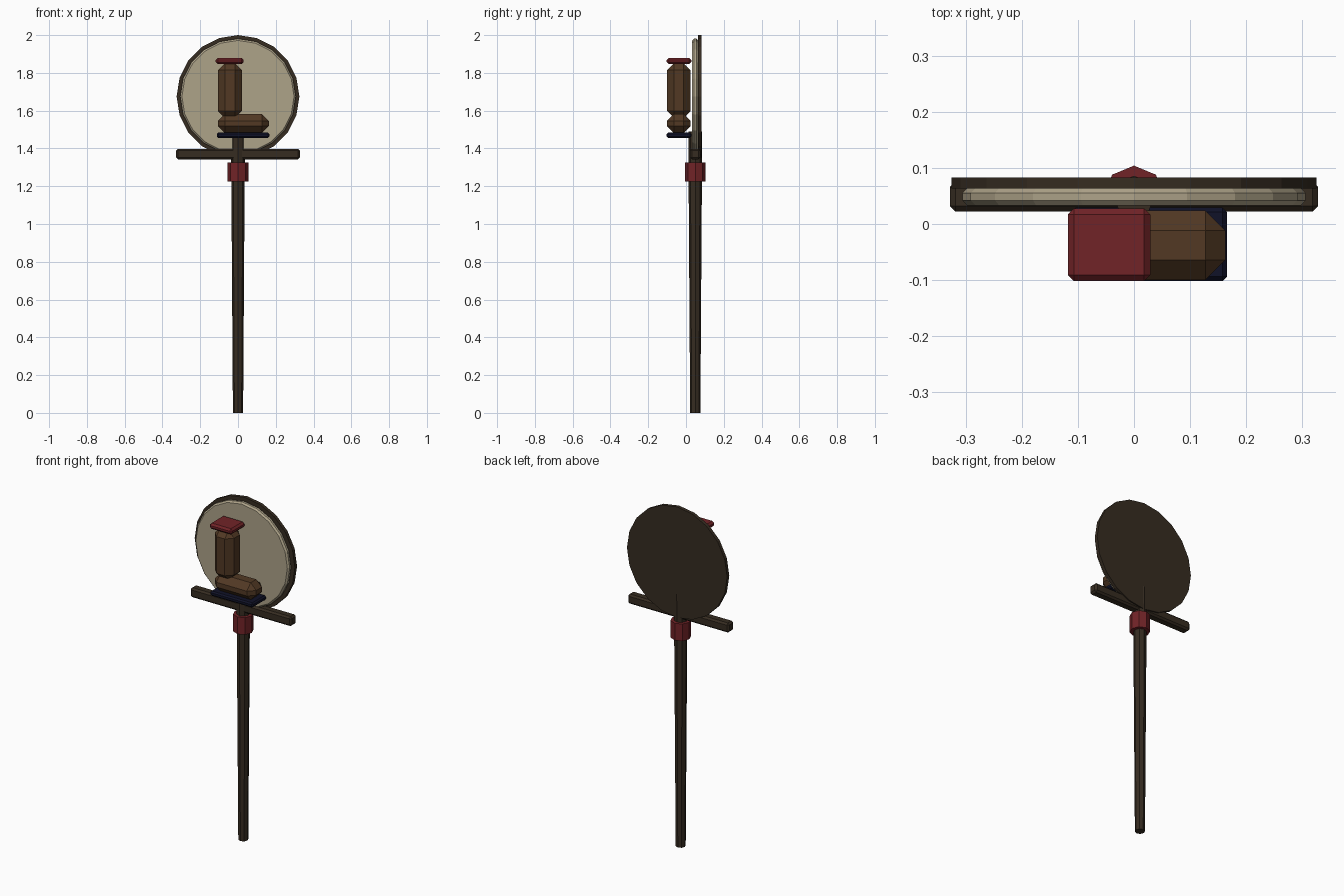
import bpy, bmesh, math
from mathutils import Matrix, Vector

if "Cube" in bpy.data.objects:
    bpy.data.objects.remove(bpy.data.objects["Cube"])


def srgb(r, g, b):
    f = lambda c: c / 12.92 if c <= 0.04045 else ((c + 0.055) / 1.055) ** 2.4
    return (f(r / 255), f(g / 255), f(b / 255), 1)


def material(name, *rgb):
    m = bpy.data.materials.new(name)
    m.diffuse_color = srgb(*rgb)
    m.use_nodes = True
    m.node_tree.nodes["Principled BSDF"].inputs["Base Color"].default_value = m.diffuse_color
    return m


DARK = material("dark wood", 54, 44, 33)
CREAM = material("aged cream", 174, 163, 137)
RED = material("deep red", 113, 35, 39)
BROWN = material("brown leather", 82, 57, 36)
NAVY = material("navy", 16, 18, 40)


def finish(name, bm, mat, bevel=0):
    """Turn a bmesh into a flat-shaded object, chamfering sharp edges if asked."""
    if bevel:
        edges = [e for e in bm.edges if e.calc_face_angle(0) > math.radians(40)]
        bmesh.ops.bevel(bm, geom=edges, offset=bevel, offset_type='OFFSET',
                        segments=1, affect='EDGES', clamp_overlap=True)
    bmesh.ops.recalc_face_normals(bm, faces=bm.faces)
    mesh = bpy.data.meshes.new(name)
    bm.to_mesh(mesh)
    bm.free()
    mesh.materials.append(mat)
    obj = bpy.data.objects.new(name, mesh)
    bpy.context.collection.objects.link(obj)
    return obj


def box(name, x, y, z, mat, bevel):
    """Chamfered box from its (min, max) ranges."""
    lo, hi = Vector((x[0], y[0], z[0])), Vector((x[1], y[1], z[1]))
    bm = bmesh.new()
    bmesh.ops.create_cube(bm, size=1, matrix=Matrix.Translation((lo + hi) / 2)
                          @ Matrix.Diagonal((*(hi - lo), 1)))
    return finish(name, bm, mat, bevel)


def post(name, z, r, sides, mat, bevel=0):
    """Upright tapered prism on the pole axis."""
    bm = bmesh.new()
    bmesh.ops.create_cone(bm, cap_ends=True, segments=sides, radius1=r[0], radius2=r[1],
                          depth=z[1] - z[0],
                          matrix=Matrix.Translation((0, 0.049, (z[0] + z[1]) / 2)))
    return finish(name, bm, mat, bevel)


def disc(name, y, r, mat, bevel=0):
    """Round board facing the front."""
    bm = bmesh.new()
    bmesh.ops.create_cone(bm, cap_ends=True, segments=20, radius1=r, radius2=r,
                          depth=y[1] - y[0],
                          matrix=Matrix.Translation((0, (y[0] + y[1]) / 2, 1.675))
                          @ Matrix.Rotation(math.pi / 2, 4, 'X'))
    return finish(name, bm, mat, bevel)


# Pole, collar and crossbar
post("pole", (0, 1.49), (0.027, 0.037), 8, DARK)
post("collar", (1.225, 1.325), (0.055, 0.055), 8, RED)
box("crossbar", (-0.328, 0.328), (0.022, 0.076), (1.342, 1.398), DARK, 0.01)

# Round sign: dark backing and cream face
disc("sign_backing", (0.063, 0.083), 0.325, DARK)
disc("sign_face", (0.033, 0.064), 0.306, CREAM, 0.009)

# Boot in front of the sign
box("boot_sole", (-0.112, 0.166), (-0.102, 0.029), (1.456, 1.484), NAVY, 0.008)
box("boot_foot", (-0.106, 0.163), (-0.100, 0.024), (1.482, 1.582), BROWN, 0.036)
box("boot_shaft", (-0.106, 0.020), (-0.100, 0.024), (1.562, 1.850), BROWN, 0.036)
box("boot_cuff", (-0.118, 0.029), (-0.102, 0.028), (1.846, 1.880), RED, 0.011)
